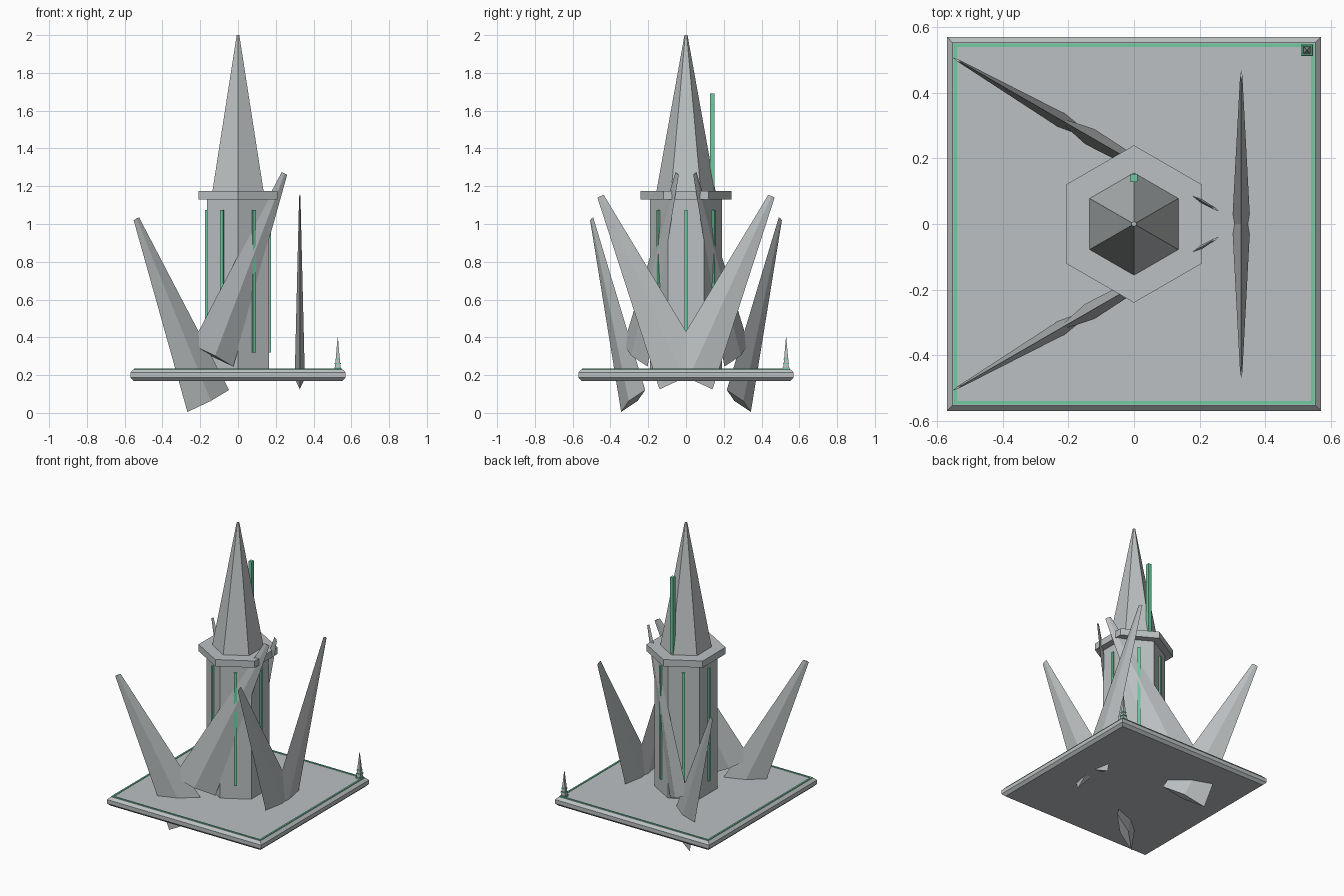
import bpy, bmesh
from math import sin, cos, pi, radians
from mathutils import Vector

if "Cube" in bpy.data.objects:
    bpy.data.objects.remove(bpy.data.objects["Cube"])


def material(name, rgb):
    m = bpy.data.materials.new(name)
    m.diffuse_color = (*rgb, 1)
    m.use_nodes = True
    m.node_tree.nodes["Principled BSDF"].inputs["Base Color"].default_value = m.diffuse_color
    return m


GREY = material("stone grey", (0.50, 0.53, 0.54))
GREEN = material("glow green", (0.16, 0.60, 0.36))


def finish(name, bm, mat):
    bmesh.ops.recalc_face_normals(bm, faces=bm.faces)
    me = bpy.data.meshes.new(name)
    bm.to_mesh(me)
    bm.free()
    me.materials.append(mat)
    ob = bpy.data.objects.new(name, me)
    bpy.context.collection.objects.link(ob)
    return ob


def loft(name, rings, mat):
    """Closed solid through equal-sized rings of points."""
    bm = bmesh.new()
    vs = [[bm.verts.new(p) for p in r] for r in rings]
    n = len(vs[0])
    for a, b in zip(vs, vs[1:]):
        for i in range(n):
            j = (i + 1) % n
            bm.faces.new((a[i], a[j], b[j], b[i]))
    bm.faces.new(vs[0])
    bm.faces.new(vs[-1])
    return finish(name, bm, mat)


def ring(r, z, n=6, start=pi / 2, x=0, y=0):
    return [(x + r * cos(start + 2 * pi * i / n), y + r * sin(start + 2 * pi * i / n), z)
            for i in range(n)]


def square(h, z, x=0, y=0):
    return ring(h * 2 ** 0.5, z, 4, pi / 4, x, y)


def box(name, centre, size, mat, angle=0):
    c, s = Vector(centre), Vector(size) / 2
    u = Vector((cos(angle), sin(angle), 0)) * s.x
    v = Vector((-sin(angle), cos(angle), 0)) * s.y
    w = Vector((0, 0, s.z))
    corners = [u + v, v - u, -u - v, u - v]
    return loft(name, [[c + k - w for k in corners], [c + k + w for k in corners]], mat)


# Chamfered base plate with a thin green border line
loft("base_plate", [square(0.553, 0.17), square(0.57, 0.187),
                    square(0.57, 0.213), square(0.553, 0.23)], GREY)
for i in range(4):
    a = i * pi / 2
    box("border_strip", (0.545 * cos(a), 0.545 * sin(a), 0.2305),
        (0.011, 1.101, 0.007), GREEN, a)

# Hexagonal tower, collar and spire
loft("tower_body", [ring(0.19, 0.2), ring(0.19, 1.14)], GREY)
loft("collar", [ring(0.24, 1.13), ring(0.24, 1.175)], GREY)
loft("spire", [ring(0.157, 1.17), ring(0.008, 2.0)], GREY)

# Light strips on the six tower faces, and the rear mast
for i in range(6):
    a = i * pi / 3
    box("light_strip", (0.166 * cos(a), 0.166 * sin(a), 0.697), (0.018, 0.018, 0.755), GREEN, a)
box("mast", (0, 0.14, 1.43), (0.022, 0.024, 0.52), GREEN)


# Flattened four-sided shards, leaning apart in three crossed pairs
def shard(centre, along, lean, z0, shift):
    normal = Vector((-along.y, along.x, 0))
    up = Vector((0, 0, 1))
    tilt = radians(24.5)
    axis = along * (lean * sin(tilt)) + up * cos(tilt)
    wide = along * (lean * cos(tilt)) - up * sin(tilt)
    base = centre + along * (shift + lean * 0.013) + up * z0
    rings = []
    for d, k in ((0, 1.0), (1.06, 0.13)):
        p = base + axis * d
        rings.append([p + wide * 0.14 * k, p + normal * 0.027 * k,
                      p - wide * 0.14 * k, p - normal * 0.027 * k])
    loft("shard", rings, GREY)


for deg, drop, shift in ((0, 0, 0), (120, 0.12, 0.02), (240, 0.12, 0.02)):
    a = radians(deg)
    centre = Vector((0.327 * cos(a), 0.327 * sin(a), 0))
    along = Vector((0, 1, 0)) if deg == 0 else Vector((cos(pi / 6), -sin(a) / abs(sin(a)) * 0.5, 0))
    for lean in (-1, 1):
        shard(centre, along, lean, 0.183 + lean * drop, shift)

# Small corner pylon with green bands
P = dict(x=0.528, y=0.53)
loft("corner_pylon", [square(0.016, 0.225, **P), square(0.001, 0.40, **P)], GREY)
for z, h in ((0.238, 0.018), (0.262, 0.016), (0.286, 0.013)):
    loft("pylon_band", [square(h, z - 0.003, **P), square(h, z + 0.003, **P)], GREEN)
